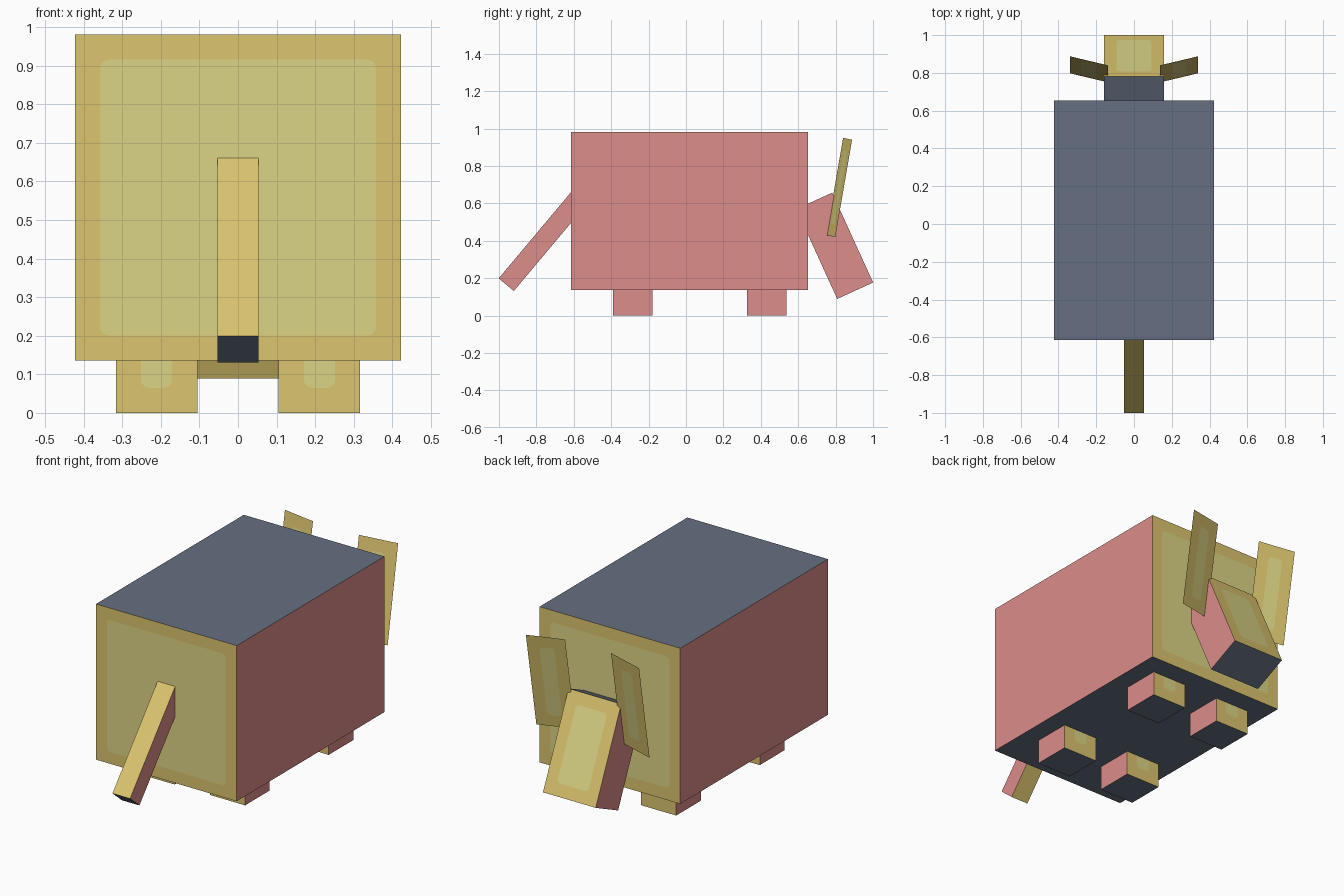
import bpy, bmesh, math
from mathutils import Matrix, Vector

if "Cube" in bpy.data.objects:
    bpy.data.objects.remove(bpy.data.objects["Cube"])


def srgb(h):
    def lin(c):
        c /= 255
        return c / 12.92 if c < 0.04045 else ((c + 0.055) / 1.055) ** 2.4
    return (lin(h >> 16), lin(h >> 8 & 255), lin(h & 255), 1)


mats = []
for name, col in (("yellow", 0xDCC56E), ("pale green", 0xDCD586),
                  ("pink", 0xDC8D8A), ("slate", 0x667082)):
    m = bpy.data.materials.new(name)
    m.diffuse_color = srgb(col)
    m.use_nodes = True
    m.node_tree.nodes["Principled BSDF"].inputs["Base Color"].default_value = m.diffuse_color
    mats.append(m)
YELLOW, GREEN, PINK, SLATE = range(4)
U = 0.0528        # modelling unit
MARGIN = 0.065    # border around each green panel
RADIUS = 0.022    # panel corner radius


def add_face(bm, pts, mat):
    f = bm.faces.new([bm.verts.new(p) for p in pts])
    f.material_index = mat


def panel(bm, corners):
    """Yellow rectangle with a rounded green panel cut into it."""
    c = [Vector(p) for p in corners]
    w, h = (c[1] - c[0]).length, (c[3] - c[0]).length
    if min(w, h) < 2 * (MARGIN + RADIUS / 2):
        add_face(bm, c, YELLOW)
        return
    u, v = (c[1] - c[0]) / w, (c[3] - c[0]) / h
    r = min(RADIUS, (min(w, h) / 2 - MARGIN) * 0.9)
    d = MARGIN + r
    arcs = []
    for i, (a, b) in enumerate(((d, d), (w - d, d), (w - d, h - d), (d, h - d))):
        angles = [math.pi + math.pi / 2 * (i + k / 4) for k in range(5)]
        arcs.append([c[0] + u * (a + r * math.cos(t)) + v * (b + r * math.sin(t))
                     for t in angles])
    add_face(bm, sum(arcs, []), GREEN)
    for i in range(4):
        j = (i + 1) % 4
        add_face(bm, (c[i], c[j], arcs[j][0], arcs[i][-1]), YELLOW)
        for p, q in zip(arcs[i], arcs[i][1:]):
            add_face(bm, (c[i], q, p), YELLOW)


def finish(name, bm, matrix=Matrix()):
    bmesh.ops.remove_doubles(bm, verts=bm.verts, dist=1e-5)
    bm.transform(matrix)
    me = bpy.data.meshes.new(name)
    bm.to_mesh(me)
    bm.free()
    for m in mats:
        me.materials.append(m)
    bpy.context.collection.objects.link(bpy.data.objects.new(name, me))


def block(name, size, centre, tilt=0):
    """Box: panelled front and back, pink sides, slate ends."""
    x, y, z = (s / 2 for s in size)
    bm = bmesh.new()
    panel(bm, ((-x, -y, -z), (x, -y, -z), (x, -y, z), (-x, -y, z)))
    panel(bm, ((x, y, -z), (-x, y, -z), (-x, y, z), (x, y, z)))
    add_face(bm, ((x, -y, -z), (x, y, -z), (x, y, z), (x, -y, z)), PINK)
    add_face(bm, ((-x, y, -z), (-x, -y, -z), (-x, -y, z), (-x, y, z)), PINK)
    add_face(bm, ((-x, -y, z), (x, -y, z), (x, y, z), (-x, y, z)), SLATE)
    add_face(bm, ((-x, y, -z), (x, y, -z), (x, -y, -z), (-x, -y, -z)), SLATE)
    finish(name, bm, Matrix.Translation(centre) @ Matrix.Rotation(math.radians(tilt), 4, 'X'))


# Body
block("body", (16 * U, 24 * U, 16 * U), (0, 0.019, 0.558))

# Legs
for side, s in (("left", -1), ("right", 1)):
    for end, y in (("front", -0.286), ("back", 0.431)):
        block(f"{end}_{side}_leg", (4 * U, 4 * U, 6 * U), (s * 4 * U, y, 3 * U))

# Drooping head
block("head", (6 * U, 4 * U, 10 * U), (0, 0.795, 0.373), 24.5)

# Sloping tail, measured from the middle of its free end
length = 12 * U
t = math.radians(40)
block("tail", (2 * U, 2 * U, length),
      (0, -0.961 + math.sin(t) * length / 2, 0.165 + math.cos(t) * length / 2), -40)

# Flat, swept ears
for side, s in (("left", -1), ("right", 1)):
    bm = bmesh.new()
    panel(bm, [(s * x, y, z) for x, y, z in (
        (0.138, 0.75, 0.43), (0.34, 0.798, 0.42), (0.34, 0.888, 0.94), (0.138, 0.84, 0.95))])
    finish(f"{side}_ear", bm)
